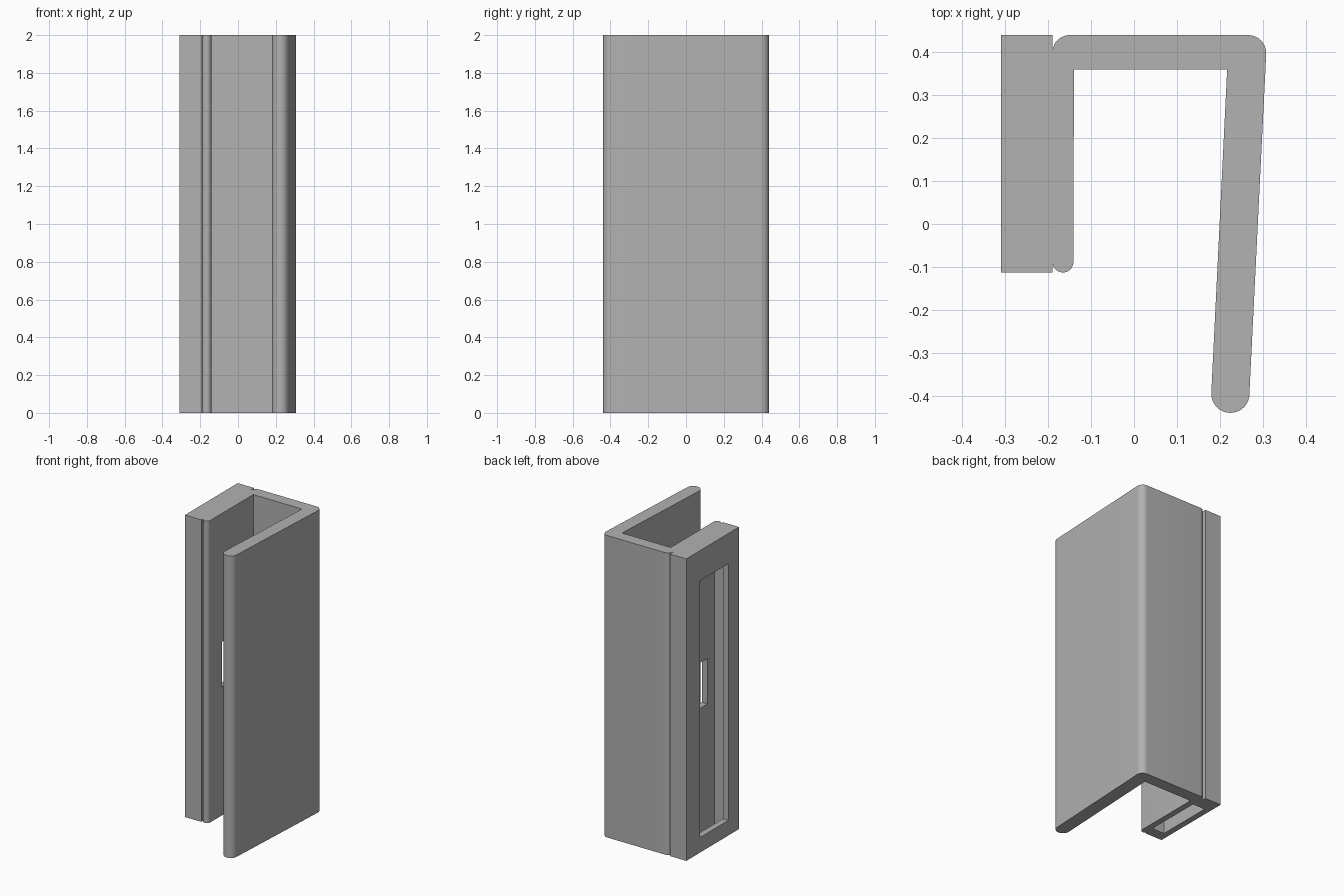
import bpy
import bmesh
from math import cos, sin, radians

if "Cube" in bpy.data.objects:
    bpy.data.objects.remove(bpy.data.objects["Cube"], do_unlink=True)

HEIGHT = 2.0


def make_material(name, rgb):
    mat = bpy.data.materials.new(name)
    mat.use_nodes = True
    color = (*rgb, 1.0)
    mat.diffuse_color = color
    mat.node_tree.nodes["Principled BSDF"].inputs["Base Color"].default_value = color
    return mat


def add_object(name, bm):
    bmesh.ops.recalc_face_normals(bm, faces=bm.faces)
    mesh = bpy.data.meshes.new(name)
    bm.to_mesh(mesh)
    bm.free()
    obj = bpy.data.objects.new(name, mesh)
    bpy.context.collection.objects.link(obj)
    return obj


def arc(cx, cy, r, start, end, steps=10):
    angles = [radians(start + (end - start) * i / steps) for i in range(steps + 1)]
    return [(cx + r * cos(a), cy + r * sin(a)) for a in angles]


def extrude_profile(name, points):
    bm = bmesh.new()
    face = bm.faces.new([bm.verts.new((x, y, 0)) for x, y in points])
    extruded = bmesh.ops.extrude_face_region(bm, geom=[face])["geom"]
    top = [v for v in extruded if isinstance(v, bmesh.types.BMVert)]
    bmesh.ops.translate(bm, verts=top, vec=(0, 0, HEIGHT))
    return add_object(name, bm)


def box(name, xs, ys, zs):
    bm = bmesh.new()
    bmesh.ops.create_cube(bm, size=1)
    for v in bm.verts:
        v.co = [b if c > 0 else a for c, (a, b) in zip(v.co, (xs, ys, zs))]
    return add_object(name, bm)


def cut(target, cutter):
    cutter.hide_render = True
    mod = target.modifiers.new("cut", "BOOLEAN")
    mod.operation = "DIFFERENCE"
    mod.solver = "EXACT"
    mod.object = cutter
    bpy.context.view_layer.objects.active = target
    bpy.ops.object.modifier_apply(modifier=mod.name)
    bpy.data.objects.remove(cutter, do_unlink=True)


# Clip outline: square block, grooves, short inner leg, bridge, slanted long leg
profile = [(-0.31, 0.44), (-0.31, -0.113), (-0.19, -0.113), (-0.19, -0.095)]
profile += arc(-0.1655, -0.0885, 0.0245, 195, 360)
profile += [(-0.14, 0.36), (0.217, 0.36)]
profile += arc(0.2245, -0.3955, 0.0445, 177, 363, 16)
profile += arc(0.266, 0.398, 0.042, -3, 90)
profile += arc(-0.15, 0.4, 0.04, 90, 170)
profile += [(-0.19, 0.405), (-0.19, 0.44)]
body = extrude_profile("clip_body", profile)

# Pocket open at the bottom, window in its outer wall, small hole into the channel
cut(body, box("pocket_cutter", (-0.27, -0.18), (-0.042, 0.337), (-0.1, 1.84)))
cut(body, box("window_cutter", (-0.4, -0.25), (0.0, 0.295), (0.1, 1.8)))
cut(body, box("hole_cutter", (-0.2, -0.1), (0.034, 0.265), (0.85, 1.15)))

body.data.materials.clear()
body.data.materials.append(make_material("plain grey", (0.445, 0.445, 0.445)))

bpy.ops.object.select_all(action="DESELECT")
body.select_set(True)
bpy.context.view_layer.objects.active = body
bpy.ops.object.shade_smooth_by_angle(angle=radians(30))
